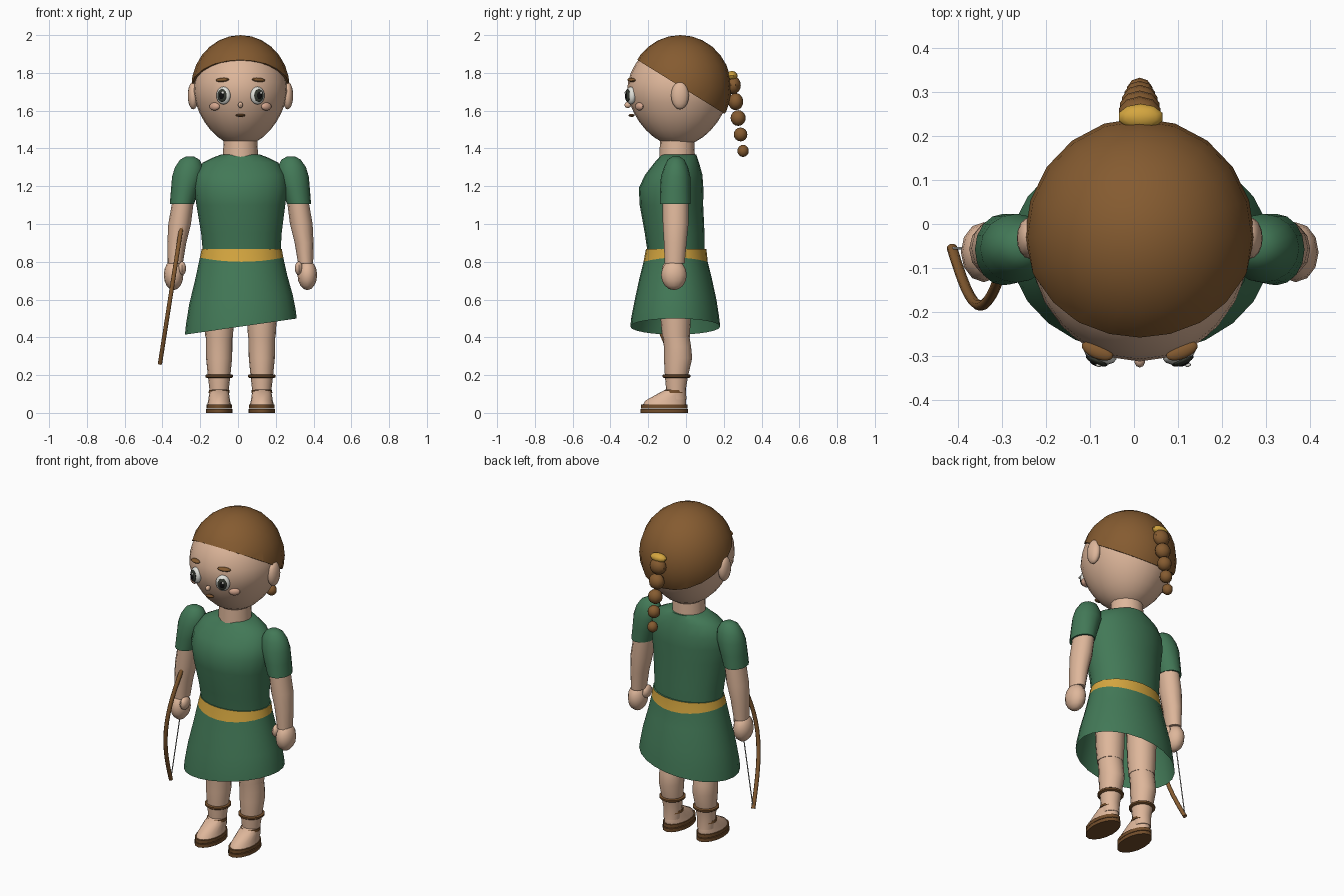
import bpy, bmesh, math
from mathutils import Matrix, Vector

if "Cube" in bpy.data.objects:
    bpy.data.objects.remove(bpy.data.objects["Cube"])

CX = 0.013   # body centre line


def material(name, rgb):
    m = bpy.data.materials.new(name)
    m.diffuse_color = (*rgb, 1)
    m.use_nodes = True
    m.node_tree.nodes["Principled BSDF"].inputs["Base Color"].default_value = m.diffuse_color
    return m


SKIN = material("skin", (0.73, 0.47, 0.325))
CHEEK = material("cheek", (0.66, 0.38, 0.27))
GREEN = material("green cloth", (0.055, 0.19, 0.095))
HAIR = material("brown hair", (0.235, 0.105, 0.03))
LEATHER = material("leather", (0.17, 0.075, 0.024))
GOLD = material("gold", (0.66, 0.38, 0.05))
WHITE = material("eye white", (0.75, 0.75, 0.70))
IRIS = material("dark iris", (0.035, 0.04, 0.03))
BLACK = material("black", (0.005, 0.005, 0.005))
STRING = material("string grey", (0.45, 0.45, 0.43))


def finish(name, bm, *mats):
    bmesh.ops.recalc_face_normals(bm, faces=bm.faces)
    me = bpy.data.meshes.new(name)
    bm.to_mesh(me)
    bm.free()
    for m in mats:
        me.materials.append(m)
    ob = bpy.data.objects.new(name, me)
    bpy.context.collection.objects.link(ob)
    return ob


def ball(name, loc, scale, mat, turn=0, tilt=0, u=16, v=10):
    """Ellipsoid, turned about z."""
    bm = bmesh.new()
    bmesh.ops.create_uvsphere(bm, u_segments=u, v_segments=v, radius=1)
    bm.transform(Matrix.Translation(loc) @ Matrix.Rotation(turn, 4, 'Z')
                 @ Matrix.Rotation(tilt, 4, 'Y') @ Matrix.Diagonal((*scale, 1)))
    return finish(name, bm, mat)


def loft(name, rings, mats, n=16, caps=(True, True), zfun=None, rule=None):
    """Stack of elliptical rings (z, cx, cy, rx, ry)."""
    bm = bmesh.new()
    loops = []
    for i, (z, cx, cy, rx, ry) in enumerate(rings):
        loop = []
        for k in range(n):
            a = 2 * math.pi * k / n
            x, y = cx + rx * math.cos(a), cy + ry * math.sin(a)
            loop.append(bm.verts.new((x, y, z + (zfun(i, x, a) if zfun else 0))))
        loops.append(loop)
    for i, (a, b) in enumerate(zip(loops, loops[1:])):
        for k in range(n):
            f = bm.faces.new((a[k], a[(k + 1) % n], b[(k + 1) % n], b[k]))
            f.material_index = rule(i) if rule else 0
    if caps[0]:
        bm.faces.new(loops[0])
    if caps[1]:
        bm.faces.new(loops[-1])
    return finish(name, bm, *mats)


def tube(name, pts, r, mat):
    cu = bpy.data.curves.new(name, 'CURVE')
    cu.dimensions = '3D'
    cu.bevel_depth, cu.bevel_resolution, cu.use_fill_caps = r, 2, True
    sp = cu.splines.new('POLY')
    sp.points.add(len(pts) - 1)
    for p, co in zip(sp.points, pts):
        p.co = (*co, 1)
    cu.materials.append(mat)
    ob = bpy.data.objects.new(name, cu)
    bpy.context.collection.objects.link(ob)
    return ob


# Head: sphere narrowing to the chin
bm = bmesh.new()
bmesh.ops.create_uvsphere(bm, u_segments=24, v_segments=16, radius=1)
for v in bm.verts:
    k = 1 + 0.15 * min(v.co.z, 0)
    v.co = (CX + 0.25 * k * v.co.x, -0.04 + 0.272 * k * v.co.y,
            1.7 + (0.27 if v.co.z > 0 else 0.287) * v.co.z)
finish("head", bm, SKIN)

# Hair cap: sphere cut by a slanted plane
bm = bmesh.new()
bmesh.ops.create_uvsphere(bm, u_segments=20, v_segments=14, radius=1)
bm.transform(Matrix.Translation((CX, -0.03, 1.72)) @ Matrix.Diagonal((0.261, 0.271, 0.28, 1)))
bmesh.ops.bisect_plane(bm, geom=bm.verts[:] + bm.edges[:] + bm.faces[:],
                       plane_co=(0, -0.26, 1.87), plane_no=(0, 0.29, 0.47), clear_inner=True)
bmesh.ops.holes_fill(bm, edges=bm.edges)
finish("hair", bm, HAIR)

# Braid of shrinking beads with a gold clip
for i, r in enumerate((0.05, 0.047, 0.042, 0.036, 0.03)):
    ball(f"braid_{i + 1}", (CX, 0.25 + 0.013 * i, 1.735 - 0.087 * i), (r, min(r, 0.04), r * 0.8 + 0.008),
         HAIR, u=10, v=8)
ball("hair_clip", (CX + 0.002, 0.243, 1.785), (0.052, 0.03, 0.025), GOLD, u=10, v=8)

# Face
ball("nose", (CX, -0.308, 1.63), (0.013, 0.018, 0.016), SKIN, u=10, v=8)
ball("mouth", (CX, -0.288, 1.575), (0.027, 0.016, 0.008), LEATHER, u=10, v=8)
for s, side in ((-1, "right"), (1, "left")):
    a = 0.4 * s
    out = Vector((math.sin(a), -math.cos(a), 0))
    eye = Vector((CX + 0.09 * s, -0.292, 1.68))
    ball(f"{side}_eye", eye, (0.04, 0.024, 0.047), WHITE, a)
    ball(f"{side}_iris", eye + out * 0.019, (0.027, 0.010, 0.034), IRIS, a)
    ball(f"{side}_pupil", eye + out * 0.024, (0.016, 0.008, 0.021), BLACK, a)
    ball(f"{side}_eye_glint", eye + out * 0.031 + Vector((0.008, 0, 0.015)),
         (0.007, 0.004, 0.008), WHITE, a, u=8, v=6)
    ball(f"{side}_eyebrow", (CX + 0.096 * s, -0.288, 1.763), (0.038, 0.018, 0.011), HAIR, a, 0.08 * s)
    ball(f"{side}_cheek", (CX + 0.137 * s, -0.247, 1.622), (0.031, 0.016, 0.021), CHEEK, 0.6 * s)
    ball(f"{side}_ear", (CX + 0.25 * s, -0.032, 1.68), (0.029, 0.047, 0.073), SKIN)

# Neck
loft("neck", [(1.33, CX, -0.047, 0.095, 0.095), (1.46, CX, -0.047, 0.088, 0.09)], [SKIN])

# Tunic top
loft("tunic_top", [(0.84, 0.02, -0.052, 0.205, 0.15), (0.95, 0.018, -0.06, 0.213, 0.158),
                   (1.10, 0.015, -0.077, 0.235, 0.168), (1.19, 0.014, -0.079, 0.248, 0.171),
                   (1.26, CX, -0.065, 0.24, 0.152), (1.325, CX, -0.049, 0.20, 0.118),
                   (1.35, CX, -0.042, 0.15, 0.102), (1.367, CX, -0.04, 0.105, 0.095)],
     [GREEN], n=20)

# Skirt with a gold belt band and a slanted hem
TILT = (0, 0, 0.2, 0.6, 0.9, 1.0)


def skirt_z(i, x, a):
    belt = 0.022 * math.cos(a) ** 2 if i == 1 else 0
    return belt + TILT[i] * 0.144 * (x - 0.015)


skirt = loft("skirt_and_belt",
             [(0.868, 0.02, -0.052, 0.212, 0.160), (0.80, 0.019, -0.055, 0.221, 0.170),
              (0.72, 0.018, -0.055, 0.243, 0.190), (0.60, 0.016, -0.055, 0.274, 0.216),
              (0.51, 0.015, -0.057, 0.290, 0.232), (0.457, 0.015, -0.057, 0.296, 0.238)],
             [GREEN, GOLD], n=24, caps=(True, False), zfun=skirt_z, rule=lambda i: 1 if i == 0 else 0)

for s, side in ((-1, "right"), (1, "left")):
    # Arms
    def at(x):
        return CX + s * x
    loft(f"{side}_sleeve", [(1.357, at(0.268), -0.053, 0.022, 0.02), (1.34, at(0.268), -0.053, 0.052, 0.045),
                            (1.30, at(0.272), -0.053, 0.075, 0.064), (1.25, at(0.28), -0.055, 0.082, 0.078),
                            (1.18, at(0.295), -0.057, 0.073, 0.08), (1.105, at(0.31), -0.058, 0.064, 0.081)],
         [GREEN])
    loft(f"{side}_arm", [(1.16, at(0.298), -0.055, 0.056, 0.07), (1.0, at(0.322), -0.055, 0.06, 0.068),
                         (0.9, at(0.337), -0.057, 0.05, 0.06), (0.79, at(0.345), -0.06, 0.04, 0.053)],
         [SKIN], n=12)
    ball(f"{side}_hand", (at(0.354), -0.064, 0.73), (0.052, 0.068, 0.08), SKIN, u=12, v=8)
    ball(f"{side}_thumb", (at(0.309), -0.085, 0.765), (0.022, 0.042, 0.037), SKIN, u=10, v=8)

    # Legs
    lx = at(0.113)
    loft(f"{side}_thigh", [(0.78, lx, -0.055, 0.088, 0.088), (0.50, lx, -0.055, 0.079, 0.08),
                           (0.40, lx, -0.053, 0.073, 0.073)], [SKIN])
    loft(f"{side}_calf", [(0.41, lx, -0.053, 0.070, 0.070), (0.35, lx, -0.045, 0.070, 0.072),
                          (0.29, lx, -0.042, 0.069, 0.075), (0.20, lx, -0.05, 0.060, 0.062),
                          (0.13, lx, -0.053, 0.052, 0.053), (0.07, lx, -0.05, 0.048, 0.052)], [SKIN])
    # Feet and sandals
    loft(f"{side}_foot", [(0.04, lx, -0.115, 0.064, 0.115), (0.065, lx, -0.107, 0.058, 0.108),
                          (0.10, lx, -0.08, 0.053, 0.072), (0.125, lx, -0.058, 0.046, 0.048)], [SKIN])
    for z, r, part in ((0, 0.0, "sole"), (0.024, -0.002, "insole")):
        loft(f"{side}_{part}", [(z, lx, -0.115, 0.07 + r, 0.125 + r),
                                (z + 0.02, lx, -0.115, 0.07 + r, 0.125 + r)], [LEATHER])
    loft(f"{side}_shin_strap", [(0.186, lx, -0.05, 0.068, 0.069), (0.19, lx, -0.05, 0.073, 0.074),
                                (0.20, lx, -0.05, 0.073, 0.074), (0.204, lx, -0.05, 0.068, 0.069)], [LEATHER])
    loft(f"{side}_ankle_strap", [(0.105, lx, -0.06, 0.056, 0.058), (0.12, lx, -0.06, 0.054, 0.055)], [LEATHER])

# Bow with its string, held at the right hand
top, low = Vector((-0.284, -0.055, 1.085)), Vector((-0.413, -0.055, 0.26))
steps = [i / 16 for i in range(17)]
tube("bow", [top.lerp(low, t) - Vector((0, 0.13 * math.sin(math.pi * t), 0)) for t in steps], 0.012, HAIR)
tube("bow_string", [top, low], 0.003, STRING)

# Smooth shading, sharp edges kept
bpy.ops.object.select_all(action='DESELECT')
for ob in bpy.context.scene.objects:
    if ob.type == 'MESH':
        ob.select_set(True)
        bpy.context.view_layer.objects.active = ob
bpy.ops.object.shade_smooth_by_angle(angle=math.radians(40))
